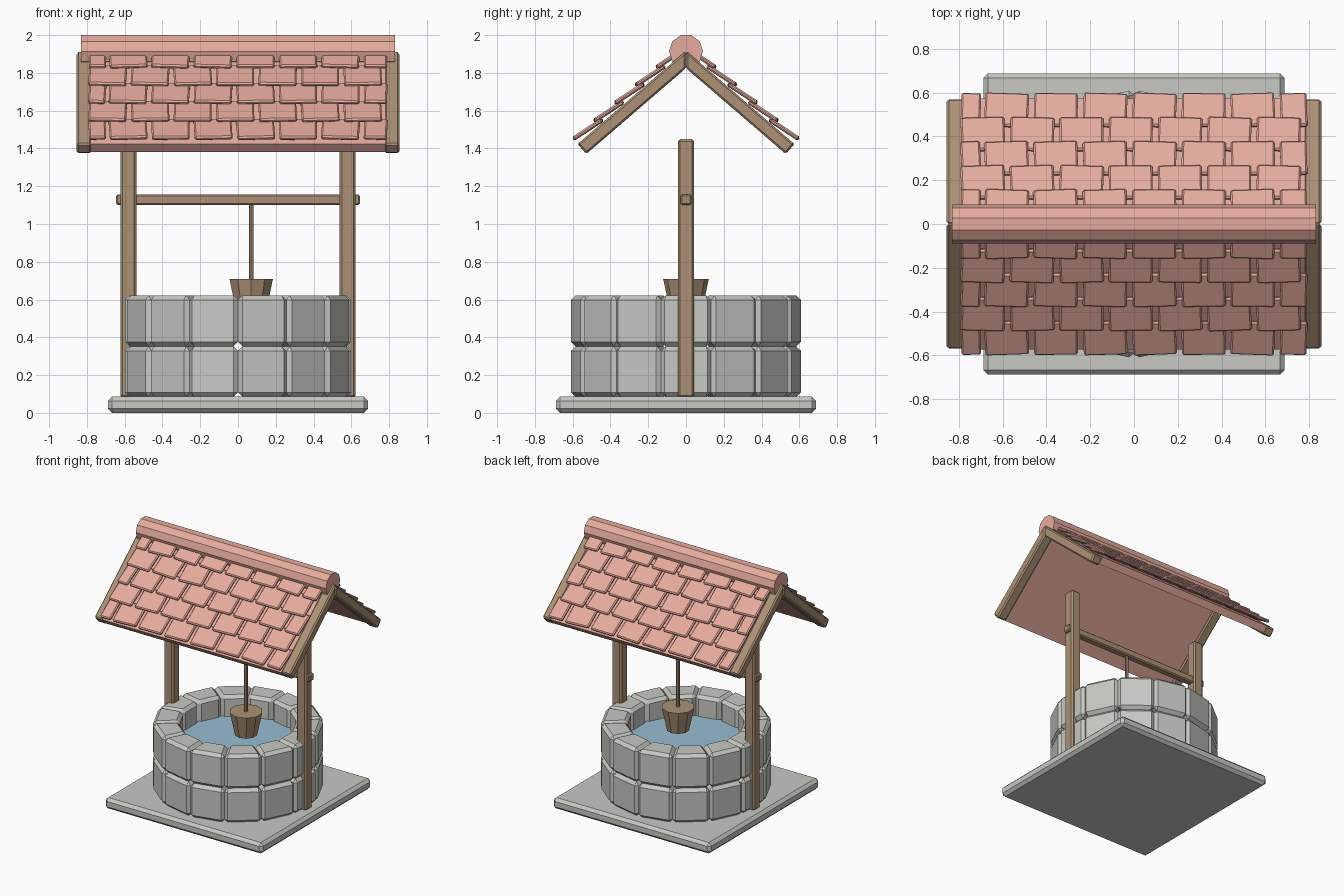
import bpy, bmesh, math, random
from mathutils import Matrix, Vector

if "Cube" in bpy.data.objects:
    bpy.data.objects.remove(bpy.data.objects["Cube"])

random.seed(4)


def material(name, r, g, b):
    m = bpy.data.materials.new(name)
    lin = [((c / 255 + 0.055) / 1.055) ** 2.4 for c in (r, g, b)]
    m.diffuse_color = (*lin, 1)
    m.use_nodes = True
    m.node_tree.nodes["Principled BSDF"].inputs["Base Color"].default_value = m.diffuse_color
    return m


STONE = material("grey stone", 200, 200, 195)
WOOD = material("brown wood", 172, 145, 118)
TILE = material("pink clay", 229, 171, 157)
WATER = material("blue water", 152, 189, 210)


def finish(name, bm, mat, bevel=0):
    bmesh.ops.recalc_face_normals(bm, faces=bm.faces)
    me = bpy.data.meshes.new(name)
    bm.to_mesh(me)
    bm.free()
    me.materials.append(mat)
    ob = bpy.data.objects.new(name, me)
    bpy.context.collection.objects.link(ob)
    if bevel:
        mod = ob.modifiers.new("bevel", 'BEVEL')
        mod.width = bevel
        mod.segments = 1
        mod.limit_method = 'ANGLE'
        mod.angle_limit = math.radians(40)
    return ob


def add_box(bm, size, matrix):
    bmesh.ops.create_cube(bm, size=1, matrix=matrix @ Matrix.Diagonal((*size, 1)))


def box(name, center, size, mat, bevel):
    bm = bmesh.new()
    add_box(bm, size, Matrix.Translation(center))
    return finish(name, bm, mat, bevel)


def cone(name, center, r1, r2, depth, sides, mat, rot=Matrix()):
    bm = bmesh.new()
    bmesh.ops.create_cone(bm, cap_ends=True, segments=sides, radius1=r1, radius2=r2,
                          depth=depth, matrix=Matrix.Translation(center) @ rot)
    return finish(name, bm, mat)


def add_prism(bm, bottom, offset):
    """Extrude a closed outline along an offset vector."""
    low = [bm.verts.new(p) for p in bottom]
    high = [bm.verts.new(Vector(p) + Vector(offset)) for p in bottom]
    bm.faces.new(low)
    bm.faces.new(high)
    for i in range(len(low)):
        j = (i + 1) % len(low)
        bm.faces.new((low[i], low[j], high[j], high[i]))


# Square stone footing
box("footing", (0, 0, 0.043), (1.376, 1.376, 0.086), STONE, 0.022)

# Two courses of fourteen wedge stones
COUNT, OUTER, INNER = 14, 0.614, 0.42
for name, z0, z1 in (("lower_stones", 0.084, 0.352), ("upper_stones", 0.352, 0.622)):
    bm = bmesh.new()
    for i in range(COUNT):
        a = -math.pi / 2 + i * math.tau / COUNT
        b = a + math.tau / COUNT
        outline = [(r * math.cos(t), r * math.sin(t), z0)
                   for r, t in ((INNER, a), (OUTER, a), (OUTER, b), (INNER, b))]
        add_prism(bm, outline, (0, 0, z1 - z0))
    finish(name, bm, STONE, 0.024)

# Water, bucket and rope
cone("water", (0, 0, 0.455), 0.43, 0.43, 0.01, 28, WATER)
cone("bucket", (0.07, 0, 0.62), 0.082, 0.121, 0.18, 10, WOOD)
cone("rope", (0.07, 0, 0.9), 0.013, 0.013, 0.42, 8, WOOD)

# Posts and crossbar
for side, x in (("left", -0.58), ("right", 0.58)):
    box(side + "_post", (x, 0, 0.765), (0.085, 0.085, 1.37), WOOD, 0.012)
box("crossbar", (0, 0, 1.128), (1.29, 0.056, 0.056), WOOD, 0.008)

# Roof slope: distance s runs down from the apex, h is height off the slope
APEX, PITCH, LENGTH = 1.917, math.radians(40.7), 0.757
CP, SP = math.cos(PITCH), math.sin(PITCH)


def slope(s, h):
    return s * CP + h * SP, APEX - s * SP + h * CP


def chevron(name, x, width, thick, mat, bevel):
    """Two sloping boards meeting at the apex."""
    bm = bmesh.new()
    half = [(0, APEX - thick / CP), (0, APEX), slope(LENGTH, 0), slope(LENGTH, -thick)]
    for side in (-1, 1):
        outline = [(x - width / 2, side * y, z) for y, z in half]
        add_prism(bm, outline, (width, 0, 0))
    return finish(name, bm, mat, bevel)


chevron("roof_boards", 0, 1.56, 0.056, TILE, 0)
chevron("left_rafters", -0.815, 0.08, 0.07, WOOD, 0.01)
chevron("right_rafters", 0.815, 0.08, 0.07, WOOD, 0.01)

# Overlapping tiles, alternate rows starting with a half tile
STEP, TLEN, THICK, LEFT, RIGHT = 0.225, 0.18, 0.024, -0.79, 0.79
TILT = math.atan(0.13)
bm = bmesh.new()
for row in range(5):
    low = 0.755 - 0.145 * row
    if row % 2 == 0:
        spans = [(LEFT, LEFT + 0.09)]
        spans += [(-0.682 + STEP * k, min(-0.682 + STEP * k + 0.2, RIGHT)) for k in range(7)]
    else:
        spans = [(LEFT + STEP * k, LEFT + STEP * k + 0.2) for k in range(7)]
    for x0, x1 in spans:
        y, z = slope(low - TLEN / 2, 0.0115 + THICK / 2)
        turn = math.radians(random.uniform(-3, 3))
        for side in (-1, 1):
            m = (Matrix.Translation(((x0 + x1) / 2, side * y, z))
                 @ Matrix.Rotation(-side * (PITCH - TILT), 4, 'X')
                 @ Matrix.Rotation(side * turn, 4, 'Z'))
            add_box(bm, (x1 - x0, TLEN, THICK), m)
finish("roof_tiles", bm, TILE, 0.008)

# Ridge cap
cone("ridge_cap", (0, 0, 1.914), 0.09, 0.09, 1.66, 10, TILE,
     Matrix.Rotation(math.pi / 2, 4, 'Y'))
